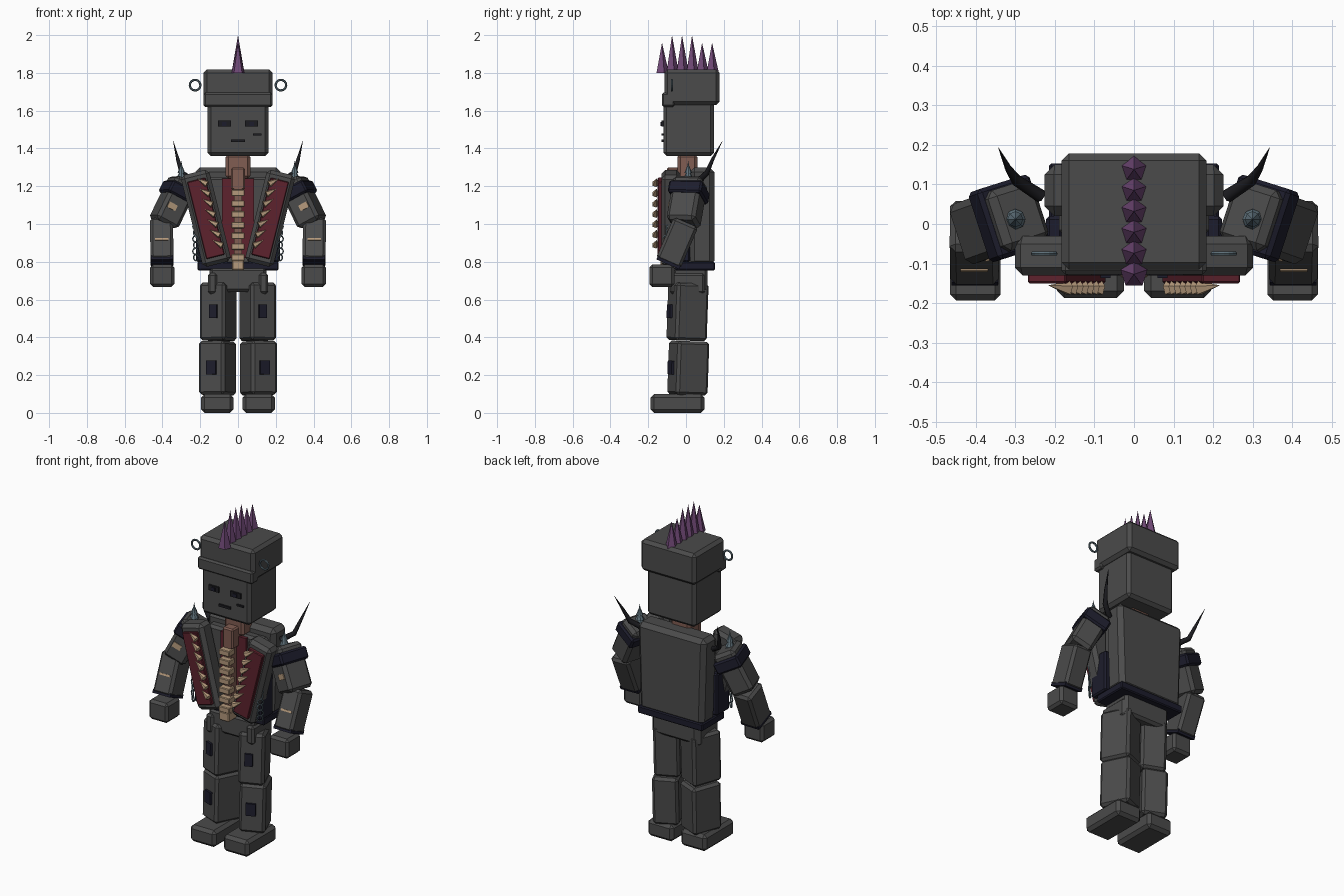
import bpy
import bmesh
from math import radians, pi
from mathutils import Vector, Matrix

cube = bpy.data.objects.get("Cube")
if cube:
    bpy.data.objects.remove(cube, do_unlink=True)


def material(name, color):
    m = bpy.data.materials.new(name)
    m.use_nodes = True
    m.diffuse_color = (*color, 1)
    m.node_tree.nodes["Principled BSDF"].inputs["Base Color"].default_value = (*color, 1)
    return m


GREY = material("charcoal grey", (0.07, 0.07, 0.07))
NAVY = material("dark navy", (0.012, 0.012, 0.025))
RED = material("deep red", (0.11, 0.016, 0.026))
PURPLE = material("purple", (0.16, 0.065, 0.18))
BONE = material("bone tan", (0.46, 0.32, 0.2))
SKIN = material("brown skin", (0.22, 0.11, 0.085))
STEEL = material("blue steel", (0.11, 0.16, 0.19))
BLACK = material("black", (0.012, 0.012, 0.015))


def finish(name, bm, mat, matrix):
    mesh = bpy.data.meshes.new(name)
    bmesh.ops.recalc_face_normals(bm, faces=bm.faces)
    bm.to_mesh(mesh)
    bm.free()
    mesh.materials.append(mat)
    ob = bpy.data.objects.new(name, mesh)
    ob.matrix_world = matrix
    bpy.context.collection.objects.link(ob)


def frame(loc, axis, back=(0, 1, 0)):
    """Matrix at loc with local z along axis and local y close to back."""
    z = Vector(axis).normalized()
    x = Vector(back).cross(z).normalized()
    y = z.cross(x)
    return Matrix.Translation(loc) @ Matrix((x, y, z)).transposed().to_4x4()


def shift(x, y, z):
    return Matrix.Translation((x, y, z))


def block(name, mat, matrix, size, bevel=0.015, taper=1.0):
    bm = bmesh.new()
    bmesh.ops.create_cube(bm, size=1)
    for v in bm.verts:
        k = taper if v.co.z < 0 else 1
        v.co = Vector((v.co.x * size[0] * k, v.co.y * size[1], v.co.z * size[2]))
    if bevel:
        bmesh.ops.bevel(bm, geom=bm.edges[:], offset=bevel, segments=1, affect='EDGES')
    finish(name, bm, mat, matrix)


def box(name, mat, x, y, z, bevel=0.015, taper=1.0):
    """Upright box from (low, high) ranges on each axis."""
    center = [sum(r) / 2 for r in (x, y, z)]
    size = [abs(r[1] - r[0]) for r in (x, y, z)]
    block(name, mat, shift(*center), size, bevel, taper)


def spike(name, mat, base, tip, radius, sides=5):
    base, tip = Vector(base), Vector(tip)
    d = tip - base
    bm = bmesh.new()
    bmesh.ops.create_cone(bm, cap_ends=True, segments=sides, radius1=radius,
                          radius2=0, depth=d.length)
    finish(name, bm, mat, frame((base + tip) / 2, d))


def ring(name, loc, radius, thick, turn=0):
    bpy.ops.mesh.primitive_torus_add(location=loc, rotation=(pi / 2, 0, turn),
                                     major_radius=radius, minor_radius=thick,
                                     major_segments=16, minor_segments=6)
    ob = bpy.context.object
    ob.name = name
    ob.data.materials.append(STEEL)


# Head, cap and face
box("head", GREY, (-.162, .162), (-.12, .148), (1.36, 1.66), .018)
box("cap", GREY, (-.183, .183), (-.115, .178), (1.63, 1.818), .018)
box("cap_band", GREY, (-.183, .183), (-.128, -.06), (1.62, 1.695), .01)
box("mouth", BLACK, (-.038, .038), (-.13, -.115), (1.434, 1.448), 0)
box("scar", BLACK, (.08, .125), (-.13, -.115), (1.468, 1.478), 0)
for s in (-1, 1):
    box("eye", BLACK, (s * .038, s * .107), (-.13, -.115), (1.515, 1.547), 0)
    box("pupil", NAVY, (s * .06, s * .085), (-.136, -.125), (1.52, 1.54), 0)
    ring("earring", (s * .227, -.075, 1.735), .028, .006)

# Mohawk
for i in range(6):
    y = -.127 + i * .053
    height = 2.0 if 0 < i < 4 else 1.96
    spike("mohawk_spike", PURPLE, (0, y, 1.8), (0, y, height), .036)

# Neck, spine and torso
box("neck", SKIN, (-.065, .065), (-.045, .06), (1.24, 1.37), .015)
box("throat", SKIN, (-.036, .036), (-.1, -.02), (1.18, 1.3), .008)
box("torso", GREY, (-.19, .19), (-.03, .05), (.78, 1.25), .015)
box("chest_lining", RED, (-.085, .085), (-.045, -.02), (.82, 1.24), 0)
box("spine_core", SKIN, (-.022, .022), (-.1, -.03), (.8, 1.2), 0)
for i in range(7):
    z = 1.165 - i * .057
    box("vertebra", BONE, (-.035, .035), (-.135, -.08), (z - .017, z + .017), .004)
box("belt_buckle", BONE, (-.033, .033), (-.135, -.05), (.755, .81), .006)

# Jacket
box("jacket_back", GREY, (-.227, .227), (.02, .15), (.78, 1.3), .025, .93)
box("jacket_hem", NAVY, (-.215, .215), (-.06, .153), (.755, .8), .006)
for s in (-1, 1):
    lean = Vector((s * .25, 0, 1)).normalized()
    side = Vector((s, 0, -.25)).normalized()
    mid = Vector((s * .17, -.08, 1.03))
    block("jacket_front", GREY, frame(mid, lean), (.155, .1, .5), .02)
    block("lapel", RED, frame(mid + Vector((0, -.058, 0)), lean), (.1, .024, .42), .004)
    box("jacket_side", NAVY, (s * .18, s * .222), (-.1, .02), (.8, 1.05), .008)
    for i in range(7):
        p = mid + lean * (.175 - i * .056) - side * .05 + Vector((0, -.083, 0))
        spike("lapel_spike", BONE, p, p + side * .055 + Vector((0, .008, .042)), .019)
    for i in range(7):
        ring("chain_link", (s * (.222 + .004 * (i % 2)), -.11, 1.02 - i * .033),
             .016, .004, s * .6)

# Arms, with shoulder spikes and horns
for s in (-1, 1):
    shoulder = Vector((s * .285, .025, 1.23))
    elbow = Vector((s * .397, -.015, 1.0))
    up = shoulder - elbow
    arm = frame((shoulder + elbow) / 2, up, (s * .3, .95, 0))
    block("upper_arm", GREY, arm, (.135, .16, up.length), .018)
    block("shoulder_cuff", NAVY, arm @ shift(0, 0, up.length * .23), (.156, .186, .07), .01)
    block("arm_patch", BONE, arm @ shift(s * .02, -.081, -.035), (.05, .008, .032), 0)

    wrist = Vector((s * .402, -.095, .79))
    top = Vector((s * .405, .0, 1.01))
    axis = top - wrist
    forearm = frame((top + wrist) / 2, axis)
    block("forearm", GREY, forearm, (.122, .14, axis.length), .015)
    block("forearm_scar", BONE, forearm @ shift(0, -.07, -.01), (.07, .008, .011), 0)
    block("wrist_band", NAVY, forearm @ shift(0, 0, -.112), (.118, .13, .022), 0)
    box("hand", GREY, (s * .337, s * .465), (-.193, -.062), (.667, .785), .015)

    for i, radius in enumerate((.032, .026, .02)):
        z = 1.215 + i * .028
        spike("shoulder_stud", STEEL, (s * .3, .012, z), (s * .3, .012, z + .05), radius, 8)
    spike("shoulder_spike", STEEL, (s * .3, .012, 1.25), (s * .3, .012, 1.335), .015, 8)

    # Curved horn made as a tapering curve
    curve = bpy.data.curves.new("horn", 'CURVE')
    curve.dimensions = '3D'
    curve.bevel_depth = .017
    curve.bevel_resolution = 1
    spline = curve.splines.new('POLY')
    path = ((.235, .07, 1.23, 1), (.297, .11, 1.27, .85), (.318, .14, 1.34, .55),
            (.343, .193, 1.44, .04))
    spline.points.add(len(path) - 1)
    for point, (x, y, z, r) in zip(spline.points, path):
        point.co = (s * x, y, z, 1)
        point.radius = r
    curve.use_fill_caps = True
    curve.materials.append(BLACK)
    bpy.context.collection.objects.link(bpy.data.objects.new("horn", curve))

# Hips and legs, with the knees turned outward
box("hips", GREY, (-.15, .15), (-.07, .115), (.64, .77), .015)
for s in (-1, 1):
    box("hip_joint", GREY, (s * .11, s * .16), (-.085, .1), (.63, .74), .012)
    turn = Matrix.Rotation(radians(s * 23), 4, 'Z')
    tilt = Matrix.Rotation(radians(-2), 4, 'X')
    thigh = shift(s * .104, .008, .535) @ tilt @ turn
    block("thigh", GREY, thigh, (.147, .182, .305), .015)
    block("thigh_patch", NAVY, thigh @ shift(s * -.012, -.093, 0), (.045, .024, .072), 0)
    shin = shift(s * .108, .012, .237) @ tilt @ turn
    block("shin", GREY, shin, (.147, .182, .285), .015)
    block("shin_patch", NAVY, shin @ shift(s * -.006, -.093, 0), (.055, .024, .072), 0)
    box("foot", GREY, (s * .025, s * .195), (-.187, .097), (0, .1), .018)
